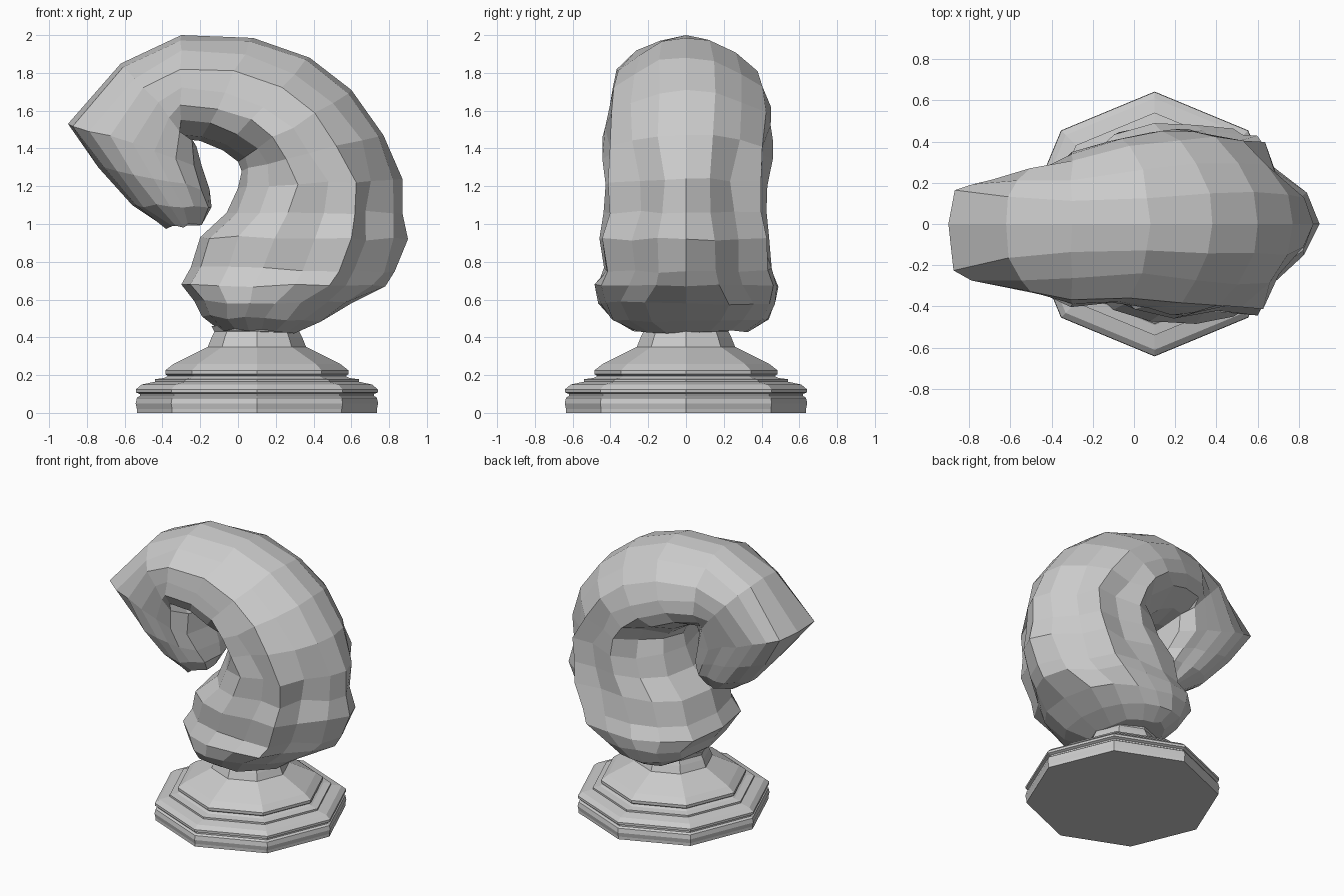
import bpy, bmesh, math, random
random.seed(4)


def loft(name, rings):
    """Skin closed rings of equal length and cap both ends."""
    bm = bmesh.new()
    loops = [[bm.verts.new(p) for p in r] for r in rings]
    n = len(loops[0])
    for a, b in zip(loops, loops[1:]):
        for i in range(n):
            j = (i + 1) % n
            bm.faces.new((a[i], a[j], b[j], b[i]))
    bm.faces.new(loops[0])
    bm.faces.new(loops[-1])
    bmesh.ops.recalc_face_normals(bm, faces=bm.faces)
    me = bpy.data.meshes.new(name)
    bm.to_mesh(me)
    bm.free()
    ob = bpy.data.objects.new(name, me)
    bpy.context.collection.objects.link(ob)
    return ob


# Octagonal turned pedestal: (radius, height)
profile = [(.635, 0), (.635, .02), (.642, .05), (.635, .08), (.62, .09),
           (.62, .1), (.64, .108), (.64, .125), (.61, .15), (.54, .165),
           (.54, .178), (.49, .185), (.47, .195), (.485, .205), (.485, .225),
           (.44, .26), (.33, .315), (.26, .35), (.24, .40), (.225, .43), (.24, .46)]
loft("pedestal", [[(.1 + r * math.cos(k * math.pi / 4), r * math.sin(k * math.pi / 4), z)
                   for k in range(8)] for r, z in profile])

# Curled neck and head: outer x, z, inner x, z, half width, side offset, roundness
sections = [
    (.32, .43, -.10, .44, .31, .03, .8),
    (.45, .49, -.19, .51, .42, .01, .7),
    (.60, .58, -.23, .59, .47, .01, .6),
    (.78, .67, -.30, .68, .48, 0, .7),
    (.83, .75, -.25, .77, .44, .01, .7),
    (.90, .92, -.20, .93, .45, -.01, .7),
    (.87, 1.06, -.06, 1.06, .43, 0, .8),
    (.87, 1.24, .00, 1.19, .43, 0, .85),
    (.77, 1.47, .02, 1.28, .45, 0, .9),
    (.60, 1.71, .00, 1.33, .45, .01, .9),
    (.38, 1.88, -.08, 1.39, .43, .02, .9),
    (.08, 1.985, -.2, 1.44, .40, .01, .95),
    (-.30, 2.0, -.30, 1.45, .37, -.03, .9),
    (-.62, 1.85, -.22, 1.41, .32, -.04, .65),
    (-.90, 1.53, -.19, 1.30, .27, -.04, .28),
    (-.74, 1.30, -.15, 1.18, .25, -.04, .5),
    (-.56, 1.10, -.14, 1.09, .21, -.04, .7),
    (-.38, .98, -.19, 1.0, .12, -.04, .9),
]
half = [(0, 0), (.04, .3), (.16, .62), (.31, .9), (.48, .99),
        (.64, 1), (.8, .88), (.94, .5), (1, 0)]
keel = [(0, 0), (.06, .22), (.2, .5), (.28, .93), (.45, .99),
        (.64, 1), (.82, .84), (.95, .45), (1, 0)]
arch = [(0, 0), (.04, .3), (.16, .62), (.33, .9), (.52, .99),
        (.68, 1), (.82, .86), (.95, .42), (1, 0)]
rings = []
for k, (ox, oz, ix, iz, w, off, p) in enumerate(sections):
    shape = keel if 3 <= k <= 7 else arch if 8 <= k <= 12 else half
    ring = []
    outline = [(i, 1) for i in range(9)] + [(i, -1) for i in range(7, 0, -1)]
    for i, side in outline:
        t, y = shape[i]
        d = y ** p
        if 5 <= k <= 8 and i == 4:        # fold between chest and neck
            d *= .9
        if 8 <= k <= 9 and i >= 6:        # narrow throat under the arch
            d *= .78
        j = .01 if 0 < t < 1 else 0       # carved unevenness
        ring.append((ox + (ix - ox) * t + random.uniform(-j, j),
                     off * y ** p + side * d * w + random.uniform(-j, j),
                     oz + (iz - oz) * t + random.uniform(-j, j)))
    rings.append(ring)
loft("curled_bust", rings)
